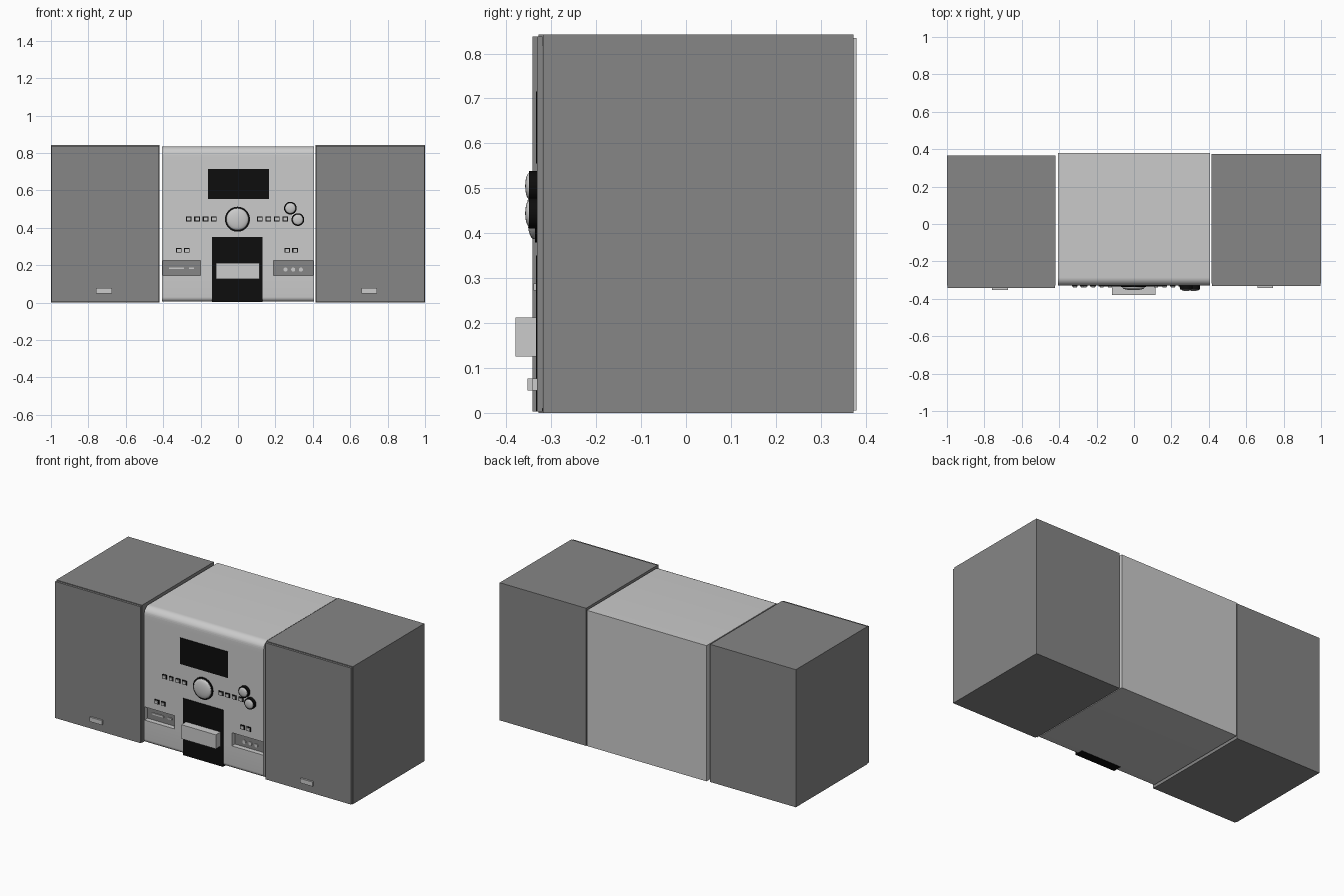
import bpy, bmesh, math
from mathutils import Matrix

if "Cube" in bpy.data.objects:
    bpy.data.objects.remove(bpy.data.objects["Cube"])


def material(name, v):
    m = bpy.data.materials.new(name)
    m.use_nodes = True
    m.diffuse_color = (v, v, v, 1)
    m.node_tree.nodes["Principled BSDF"].inputs["Base Color"].default_value = (v, v, v, 1)
    return m


silver = material("silver", 0.6)
grey = material("speaker grey", 0.24)
black = material("black", 0.004)


def finish(name, bm, mat):
    me = bpy.data.meshes.new(name)
    bm.to_mesh(me)
    bm.free()
    ob = bpy.data.objects.new(name, me)
    bpy.context.collection.objects.link(ob)
    me.materials.append(mat)
    return ob


def smooth(ob):
    bpy.ops.object.select_all(action='DESELECT')
    ob.select_set(True)
    bpy.context.view_layer.objects.active = ob
    bpy.ops.object.shade_smooth_by_angle(angle=math.radians(35))


def box(name, x, y, z, mat, bevel=0):
    """Box between the given (low, high) ranges."""
    bm = bmesh.new()
    bmesh.ops.create_cube(bm, size=1)
    for v in bm.verts:
        v.co = [r[0] if c < 0 else r[1] for c, r in zip(v.co, (x, y, z))]
    if bevel:
        front = [e for e in bm.edges if all(v.co.y == min(y) for v in e.verts)]
        bmesh.ops.bevel(bm, geom=front, offset=bevel, segments=2, affect='EDGES', profile=0.5)
    return finish(name, bm, mat)


def disc(name, x, z, r, y0, y1, mat, dome=0):
    """Cylinder along y from y0 (back) to y1 (front), with an optional domed cap."""
    bm = bmesh.new()
    turn = Matrix.Rotation(math.pi / 2, 4, 'X')
    bmesh.ops.create_cone(bm, cap_ends=True, segments=32, radius1=r, radius2=r, depth=y0 - y1,
                          matrix=Matrix.Translation((x, (y0 + y1) / 2, z)) @ turn)
    if dome:
        bmesh.ops.create_uvsphere(bm, u_segments=32, v_segments=12, radius=r,
                                  matrix=Matrix.Translation((x, y1, z)) @ Matrix.Diagonal((1, dome / r, 1, 1)) @ turn)
    ob = finish(name, bm, mat)
    smooth(ob)
    return ob


FRONT = -0.33

# Speakers: cabinet, front grille and badge
for side, x, y, badge in (("left", (0.415, 1.0), (-0.332, 0.373), 0.702),
                          ("right", (-1.0, -0.42), (-0.342, 0.366), -0.717)):
    box(side + "_speaker_cabinet", x, (y[0] + 0.014, y[1]), (0, 0.842), grey)
    box(side + "_speaker_grille", (x[0] + 0.002, x[1] - 0.002), (y[0], y[0] + 0.013),
        (0.003, 0.838), grey, 0.004)
    box(side + "_speaker_badge", (badge - 0.042, badge + 0.042), (y[0] - 0.011, y[0] + 0.005),
        (0.05, 0.077), silver)

# Main unit with rounded top and bottom front edges
body = box("main_unit", (-0.405, 0.405), (FRONT, 0.38), (0.005, 0.835), silver)
bm = bmesh.new()
bm.from_mesh(body.data)
for top, radius in ((True, 0.045), (False, 0.025)):
    edge = [e for e in bm.edges if all(v.co.y < -0.32 and (v.co.z > 0.8) == top for v in e.verts)
            and abs(e.verts[0].co.x - e.verts[1].co.x) > 0.5]
    bmesh.ops.bevel(bm, geom=edge, offset=radius, segments=8, affect='EDGES', profile=0.5)
bm.to_mesh(body.data)
bm.free()

# Control pockets cut into the lower front
for x in ((-0.402, -0.2), (0.19, 0.402)):
    cutter = box("pocket_cutter", x, (-0.4, FRONT + 0.03), (0.145, 0.226), silver)
    cutter.hide_render = True
    cutter.hide_set(True)
    mod = body.modifiers.new("pocket", 'BOOLEAN')
    mod.operation = 'DIFFERENCE'
    mod.solver = 'EXACT'
    mod.object = cutter
    bpy.context.view_layer.objects.active = body
    bpy.ops.object.modifier_apply(modifier=mod.name)
    bpy.data.objects.remove(cutter)
body.data.materials.clear()
body.data.materials.append(silver)
body.data.materials.append(grey)
for p in body.data.polygons:
    in_pocket = 0.14 < p.center.z < 0.23 and FRONT + 0.005 < p.center.y < FRONT + 0.04
    p.material_index = 1 if in_pocket and p.normal.y < -0.9 else 0
smooth(body)

# Pocket details: slots on one side, sockets on the other
POCKET = FRONT + 0.03
for i, x in enumerate(((-0.368, -0.29), (-0.262, -0.235))):
    box(f"slot_{i}", x, (POCKET - 0.006, POCKET + 0.005), (0.179, 0.189), silver)
for i in range(3):
    disc(f"socket_{i}", 0.254 + i * 0.041, 0.177, 0.011, POCKET + 0.005, POCKET - 0.006, silver)

# Display window, dock panel and dock tray
box("display", (-0.16, 0.165), (FRONT - 0.004, FRONT + 0.004), (0.555, 0.715), black)
box("dock_panel", (-0.14, 0.132), (FRONT - 0.004, FRONT + 0.05), (0.003, 0.35), black)
box("dock_tray", (-0.118, 0.116), (-0.38, FRONT + 0.01), (0.126, 0.212), silver)

# Volume knob and two small knobs with black collars
disc("volume_collar", -0.003, 0.446, 0.067, FRONT + 0.005, FRONT - 0.006, black)
disc("volume_knob", -0.003, 0.446, 0.059, FRONT, FRONT - 0.01, silver, 0.014)
for i, (x, z) in enumerate(((0.28, 0.505), (0.32, 0.444))):
    disc(f"small_collar_{i}", x, z, 0.034, FRONT + 0.005, -0.349, black)
    disc(f"small_knob_{i}", x, z, 0.028, FRONT, -0.35, silver, 0.008)

# Push buttons with black surrounds
buttons = [(s * 0.045 + start, 0.448) for start in (-0.264, 0.117) for s in range(4)]
buttons += [(x, 0.28) for x in (-0.317, -0.274, 0.263, 0.305)]
for i, (x, z) in enumerate(buttons):
    box(f"button_surround_{i}", (x - 0.015, x + 0.015), (FRONT - 0.004, FRONT + 0.004),
        (z - 0.013, z + 0.013), black)
    box(f"button_{i}", (x - 0.009, x + 0.011), (FRONT - 0.009, FRONT),
        (z - 0.008, z + 0.008), silver)
